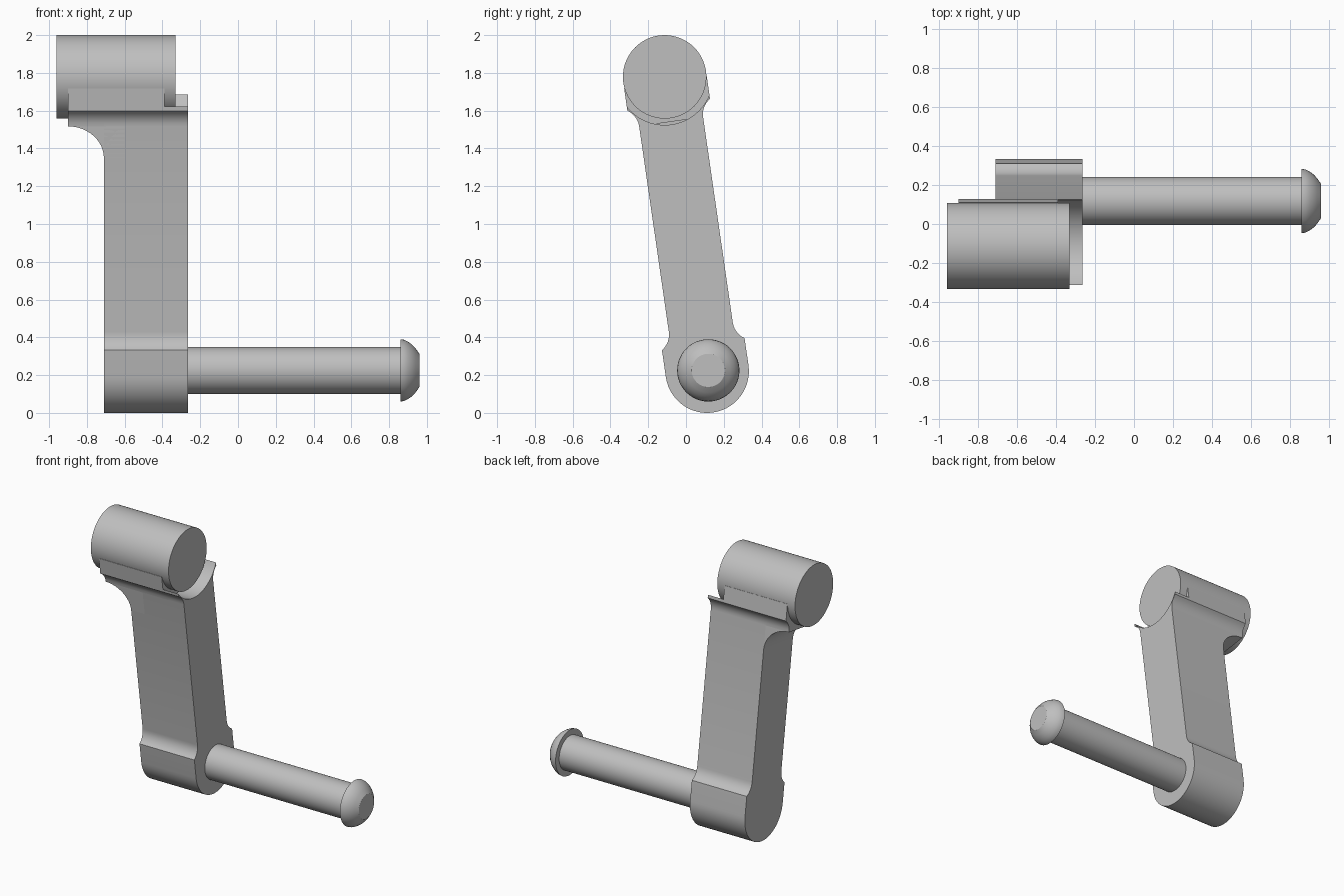
import bpy, bmesh, math
from mathutils import Vector

cube = bpy.data.objects.get("Cube")
if cube:
    bpy.data.objects.remove(cube)

grey = bpy.data.materials.new("plain grey")
grey.use_nodes = True
grey.diffuse_color = (0.52, 0.52, 0.52, 1)
grey.node_tree.nodes["Principled BSDF"].inputs["Base Color"].default_value = (0.52, 0.52, 0.52, 1)

# Tilted frame of the arm: u across, v along, from the grip end to the hub end
GRIP = Vector((0, 0.112, 0.221))
HUB = Vector((0, -0.113, 1.779))
ALONG = (HUB - GRIP).normalized()
ACROSS = Vector((0, ALONG.z, -ALONG.y))
LENGTH = (HUB - GRIP).length
END, HALF, BLEND = 0.221, 0.171, 0.107   # end radius, shaft half width, blend radius
TROUGH = 0.255                           # radius of the open cradle


def place(x, u, v):
    return GRIP + ACROSS * u + ALONG * v + Vector((x, 0, 0))


def finish(name, bm):
    bmesh.ops.recalc_face_normals(bm, faces=bm.faces[:])
    mesh = bpy.data.meshes.new(name)
    bm.to_mesh(mesh)
    bm.free()
    mesh.materials.append(grey)
    obj = bpy.data.objects.new(name, mesh)
    bpy.context.collection.objects.link(obj)
    bpy.ops.object.select_all(action='DESELECT')
    obj.select_set(True)
    bpy.context.view_layer.objects.active = obj
    bpy.ops.object.shade_smooth_by_angle(angle=math.radians(30))
    return obj


def prism(name, points, sweep):
    bm = bmesh.new()
    face = bm.faces.new([bm.verts.new(p) for p in points])
    new = bmesh.ops.extrude_face_region(bm, geom=[face], use_keep_orig=True)["geom"]
    bmesh.ops.translate(bm, vec=sweep, verts=[g for g in new if isinstance(g, bmesh.types.BMVert)])
    return finish(name, bm)


def turned(name, profile, y, z, sides=48):
    """Lathe of (x, radius) pairs around an axis along x, capped at both ends."""
    bm = bmesh.new()
    rings = []
    for x, r in profile:
        angles = [math.tau * i / sides for i in range(sides)]
        rings.append([bm.verts.new((x, y + r * math.cos(a), z + r * math.sin(a))) for a in angles])
    for a, b in zip(rings, rings[1:]):
        for i in range(sides):
            j = (i + 1) % sides
            bm.faces.new((a[i], a[j], b[j], b[i]))
    bm.faces.new(rings[0])
    bm.faces.new(rings[-1])
    return finish(name, bm)


def arc(cu, cv, r, start, stop, steps):
    angles = [start + (stop - start) * i / steps for i in range(steps + 1)]
    return [(cu + r * math.cos(a), cv + r * math.sin(a)) for a in angles]


def mirrored(right):
    return right + [(-u, v) for u, v in reversed(right) if u > 1e-6]


# Concave blends between the narrow shaft and the wide ends
turn = math.acos((BLEND - (END - HALF)) / BLEND)
low_blend = arc(HALF + BLEND, 0.235, BLEND, math.pi + turn, math.pi, 6)
high_blend = arc(HALF + BLEND, LENGTH - 0.24, BLEND, math.pi, math.pi - turn, 6)

# Arm with a rounded grip end and an open cradle at the hub end
lip = math.acos(END / TROUGH)
arm_half = (arc(0, 0, END, -math.pi / 2, 0, 14) + low_blend + high_blend
            + arc(0, LENGTH, TROUGH, -lip, -math.pi / 2, 12))
arm_half[0] = (0, -END)
arm_half[-1] = (0, LENGTH - TROUGH)
prism("arm", [place(-0.71, u, v) for u, v in mirrored(arm_half)], Vector((0.445, 0, 0)))

# Saddle that holds the hub
saddle_half = high_blend + [(END, LENGTH - 0.03)]
prism("saddle", [place(-0.9, u, v) for u, v in mirrored(saddle_half)], Vector((0.51, 0, 0)))

# Curved gusset under the overhanging side of the saddle
corner = [(-0.9 + 0.19 * c, LENGTH - 0.41 + 0.17 * s)
          for c, s in arc(0, 0, 1, math.pi / 2, 0, 12)]
gusset = corner + [(-0.6, LENGTH - 0.41), (-0.6, LENGTH - 0.22), (-0.9, LENGTH - 0.22)]
prism("gusset", [place(x, -HALF, v) for x, v in gusset], ACROSS * 2 * HALF)

# Hub cylinder, grip rod and domed grip cap
turned("hub", [(-0.96, END), (-0.33, END)], HUB.y, HUB.z, 64)
turned("grip_rod", [(-0.3, 0.124), (0.87, 0.124)], 0.118, 0.225)
turned("grip_cap", [(0.86, 0.165), (0.88, 0.162), (0.9, 0.152), (0.92, 0.138),
                    (0.94, 0.117), (0.96, 0.088)], 0.118, 0.225)
